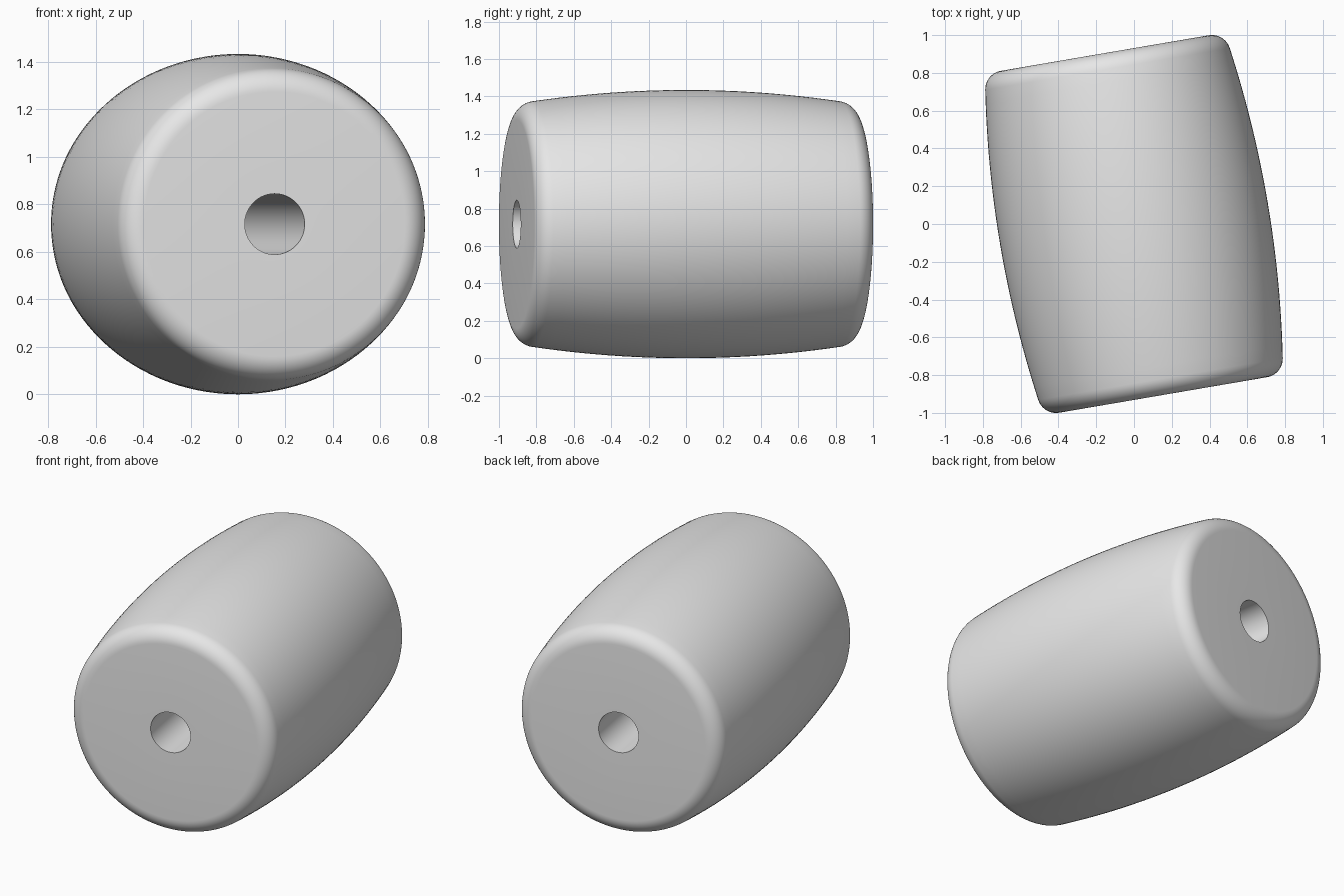
import bpy
import bmesh
from math import sin, cos, pi, atan, radians
from mathutils import Matrix, Vector

cube = bpy.data.objects.get("Cube")
if cube:
    bpy.data.objects.remove(cube, do_unlink=True)

SEGMENTS = 128
HALF_LENGTH = 0.918
BELLY_RADIUS = 0.717
BULGE = 0.087          # parabolic taper toward the ends
FILLET = 0.1
HOLE_RADIUS = 0.128
TURN = radians(9.7)


def wall_radius(y):
    return BELLY_RADIUS - BULGE * y * y


# Rounded rim, tangent to the bulging wall and to the flat end
rim_y = HALF_LENGTH - FILLET
slope = atan(2 * BULGE * rim_y)
start_y = rim_y + FILLET * sin(slope)
rim_r = wall_radius(start_y) - FILLET * cos(slope)

half = [(wall_radius(start_y * i / 12), start_y * i / 12) for i in range(13)]
for i in range(1, 11):
    a = slope + (pi / 2 - slope) * i / 10
    half.append((rim_r + FILLET * cos(a), rim_y + FILLET * sin(a)))
half.append((HOLE_RADIUS, HALF_LENGTH))

# Closed profile: front hole edge, over the wall, to the back hole edge
profile = [(r, -y) for r, y in reversed(half[1:])] + half

# Revolve the profile around the barrel axis
bm = bmesh.new()
rings = []
for s in range(SEGMENTS):
    a = 2 * pi * s / SEGMENTS
    rings.append([bm.verts.new((r * cos(a), y, r * sin(a))) for r, y in profile])
count = len(profile)
for s, ring in enumerate(rings):
    after = rings[(s + 1) % SEGMENTS]
    for i in range(count):
        j = (i + 1) % count
        bm.faces.new((ring[i], ring[j], after[j], after[i]))
bmesh.ops.recalc_face_normals(bm, faces=bm.faces)

# Turn it slightly and stand it on the ground
bm.transform(Matrix.Translation(Vector((0, 0, BELLY_RADIUS))) @ Matrix.Rotation(TURN, 4, "Z"))
mesh = bpy.data.meshes.new("barrel_bead")
bm.to_mesh(mesh)
bm.free()

# Plain grey material
grey = bpy.data.materials.new("light_grey")
grey.use_nodes = True
colour = (0.8, 0.8, 0.8, 1)
grey.diffuse_color = colour
grey.node_tree.nodes["Principled BSDF"].inputs["Base Color"].default_value = colour
mesh.materials.append(grey)

bead = bpy.data.objects.new("barrel_bead", mesh)
bpy.context.collection.objects.link(bead)
bpy.ops.object.select_all(action="DESELECT")
bead.select_set(True)
bpy.context.view_layer.objects.active = bead
bpy.ops.object.shade_smooth_by_angle(angle=radians(30))
